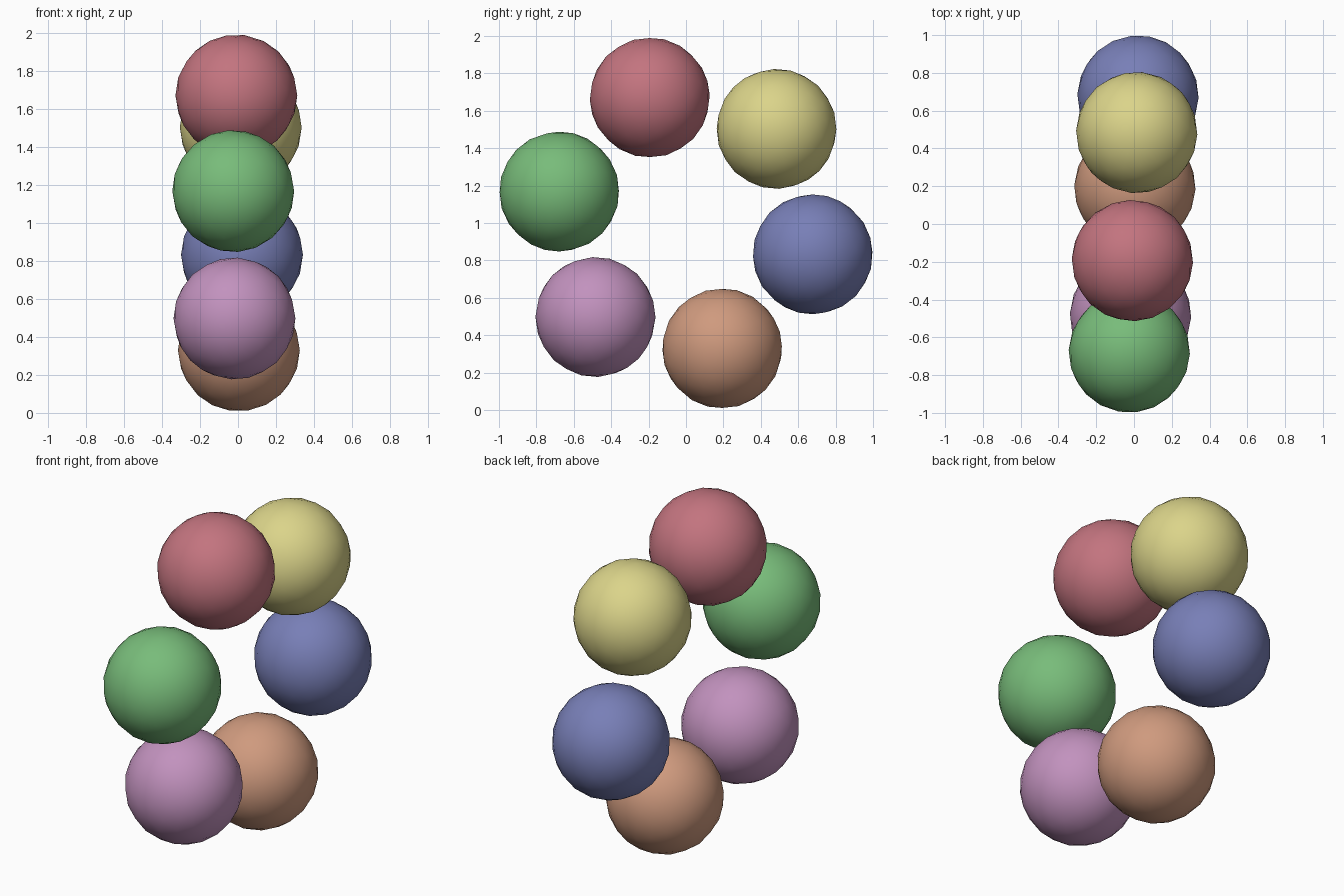
import bpy, math

if "Cube" in bpy.data.objects:
    bpy.data.objects.remove(bpy.data.objects["Cube"])

RING, RADIUS = 0.698, 0.321   # ring radius and ball radius
START, YAW = 46.1, 0.034      # first ball angle, slight turn of the ring about z


def linear(c):
    c /= 255
    return c / 12.92 if c <= 0.04045 else ((c + 0.055) / 1.055) ** 2.4


# Ball colours, going round the ring in 60 degree steps
colours = [
    ("yellow", (219, 212, 138)),
    ("red", (195, 116, 127)),
    ("green", (120, 188, 122)),
    ("purple", (194, 146, 190)),
    ("orange", (207, 154, 126)),
    ("blue", (120, 127, 183)),
]

for i, (name, rgb) in enumerate(colours):
    a = math.radians(START + 60 * i)
    y, z = RING * math.cos(a), 1 + RING * math.sin(a)
    bpy.ops.mesh.primitive_ico_sphere_add(
        subdivisions=3, radius=RADIUS, location=(y * YAW - 0.002, y, z),
        rotation=(a, 0, -YAW))
    ball = bpy.context.object
    ball.name = name + "_ball"
    bpy.ops.object.shade_smooth()
    mat = bpy.data.materials.new(name)
    mat.diffuse_color = (*[linear(c) for c in rgb], 1)
    mat.use_nodes = True
    mat.node_tree.nodes["Principled BSDF"].inputs["Base Color"].default_value = mat.diffuse_color
    ball.data.materials.append(mat)
